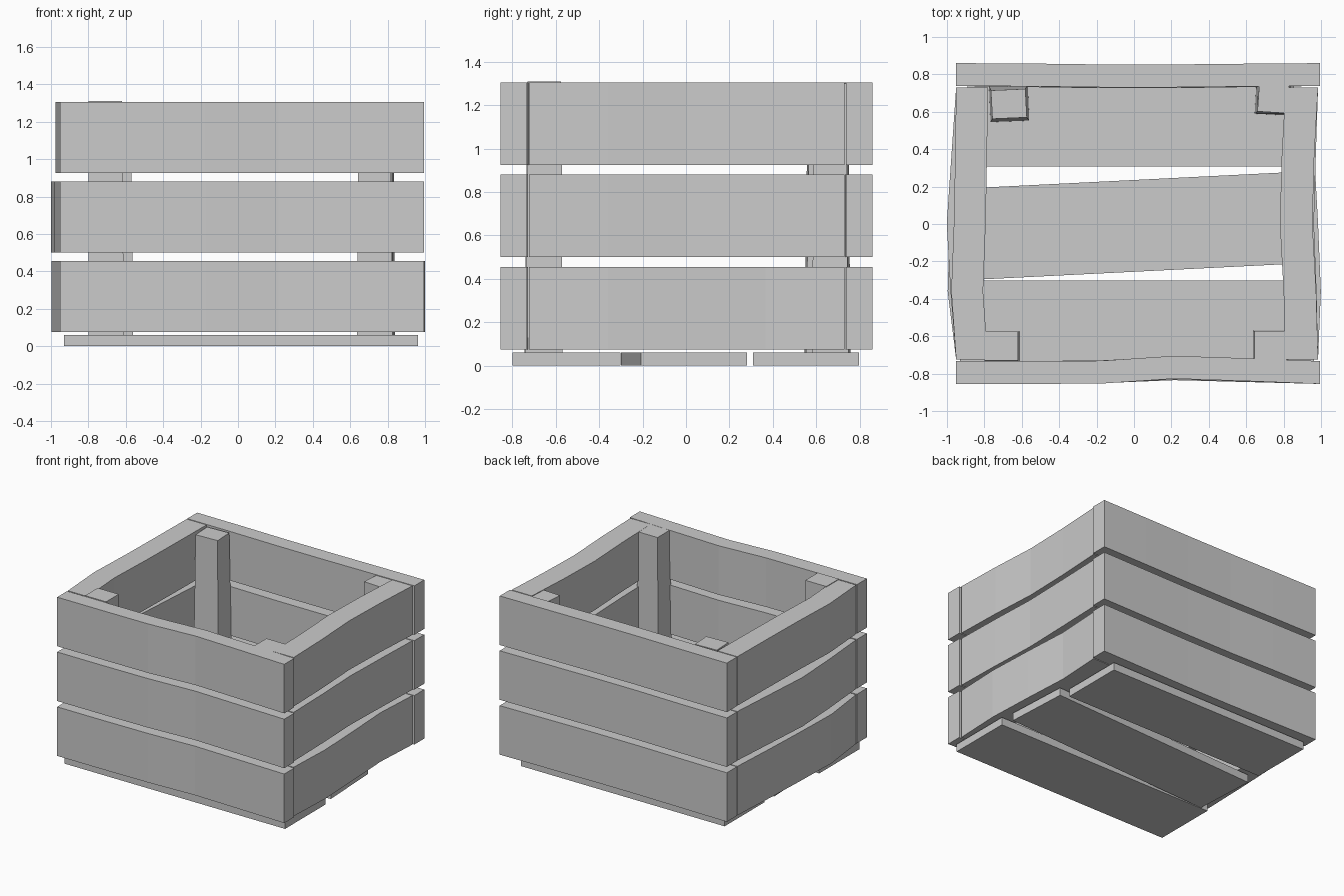
import bpy, bmesh

if "Cube" in bpy.data.objects:
    bpy.data.objects.remove(bpy.data.objects["Cube"])


def loft(name, rings):
    """Closed solid skinned through a series of four-point rings."""
    bm = bmesh.new()
    vs = [[bm.verts.new(p) for p in r] for r in rings]
    for a, b in zip(vs, vs[1:]):
        for i in range(4):
            j = (i + 1) % 4
            bm.faces.new((a[i], a[j], b[j], b[i]))
    bm.faces.new(vs[0])
    bm.faces.new(vs[-1])
    bmesh.ops.recalc_face_normals(bm, faces=bm.faces)
    me = bpy.data.meshes.new(name)
    bm.to_mesh(me)
    bm.free()
    ob = bpy.data.objects.new(name, me)
    bpy.context.collection.objects.link(ob)
    return ob


def board(name, axis, start, end, base, half, bend, z0, z1):
    """Plank running along an axis, pushed sideways by the bend offsets."""
    rings = []
    for i, off in enumerate(bend):
        t = start + (end - start) * i / (len(bend) - 1)
        c = base + off
        cs = [(c - half, z0), (c + half, z0), (c + half, z1), (c - half, z1)]
        rings.append([(t, s, z) if axis == 'x' else (s, t, z) for s, z in cs])
    return loft(name, rings)


# Wall planks: three tiers, each warped a little differently
tiers = [(0.075, 0.455), (0.50, 0.88), (0.925, 1.305)]
left = [(0, -.045, -.035, -.02, 0), (0, -.03, -.05, -.025, 0), (0, -.026, -.012, -.005, 0)]
right = [(0, .015, 0, -.02, 0), (0, -.008, -.022, -.012, 0), (0, -.01, -.03, -.02, 0)]
front = [(0, 0, .004, .02, .01, 0), (0, 0, .004, .024, .012, 0), (0, 0, .002, .028, .015, 0)]
back = [(0, -.006, -.012, -.012, -.006, 0), (0, -.003, -.01, -.01, -.005, 0),
        (0, -.002, -.007, -.007, -.003, 0)]
for k, (z0, z1) in enumerate(tiers):
    board(f"left_plank_{k}", 'y', -.724, .73, -.866, .085, left[k], z0, z1)
    board(f"right_plank_{k}", 'y', -.724, .73, .897, .087, right[k], z0, z1)
    board(f"front_plank_{k}", 'x', -.952, .995, -.794, .061, front[k], z0, z1)
    board(f"back_plank_{k}", 'x', -.952, .995, .799, .061, back[k], z0, z1)

# Floor boards: the middle one sits skewed
board("front_floor_board", 'x', -.93, .963, -.551, .248, (0, 0), 0, .06)
board("back_floor_board", 'x', -.89, .855, .553, .245, (0, 0), 0, .06)
mid = board("middle_floor_board", 'x', -.88, .93, 0, .245, (0, 0), 0, .06)
mid.location.y = -.01
mid.rotation_euler.z = .05


def quad(x0, x1, y0, y1, z, skew):
    """Slightly turned rectangle."""
    return [(x0 + skew, y0, z), (x1, y0 + skew, z), (x1 - skew, y1, z), (x0, y1 - skew, z)]


# Corner posts: tapered, bottom rectangle to top rectangle
posts = {
    "front_left_post": ((-.80, -.61, -.745, -.575), (-.80, -.62, -.73, -.575), 0, 1.31),
    "front_right_post": ((.635, .825, -.74, -.57), (.645, .815, -.73, -.572), 0, 1.304),
    "back_left_post": ((-.775, -.56, .545, .745), (-.765, -.573, .562, .722), .008, 1.30),
    "back_right_post": ((.655, .83, .59, .748), (.67, .82, .602, .738), -.01, 1.30),
}
for name, (lo, hi, skew, top) in posts.items():
    loft(name, [quad(*lo, .055, skew), quad(*hi, top, skew)])
